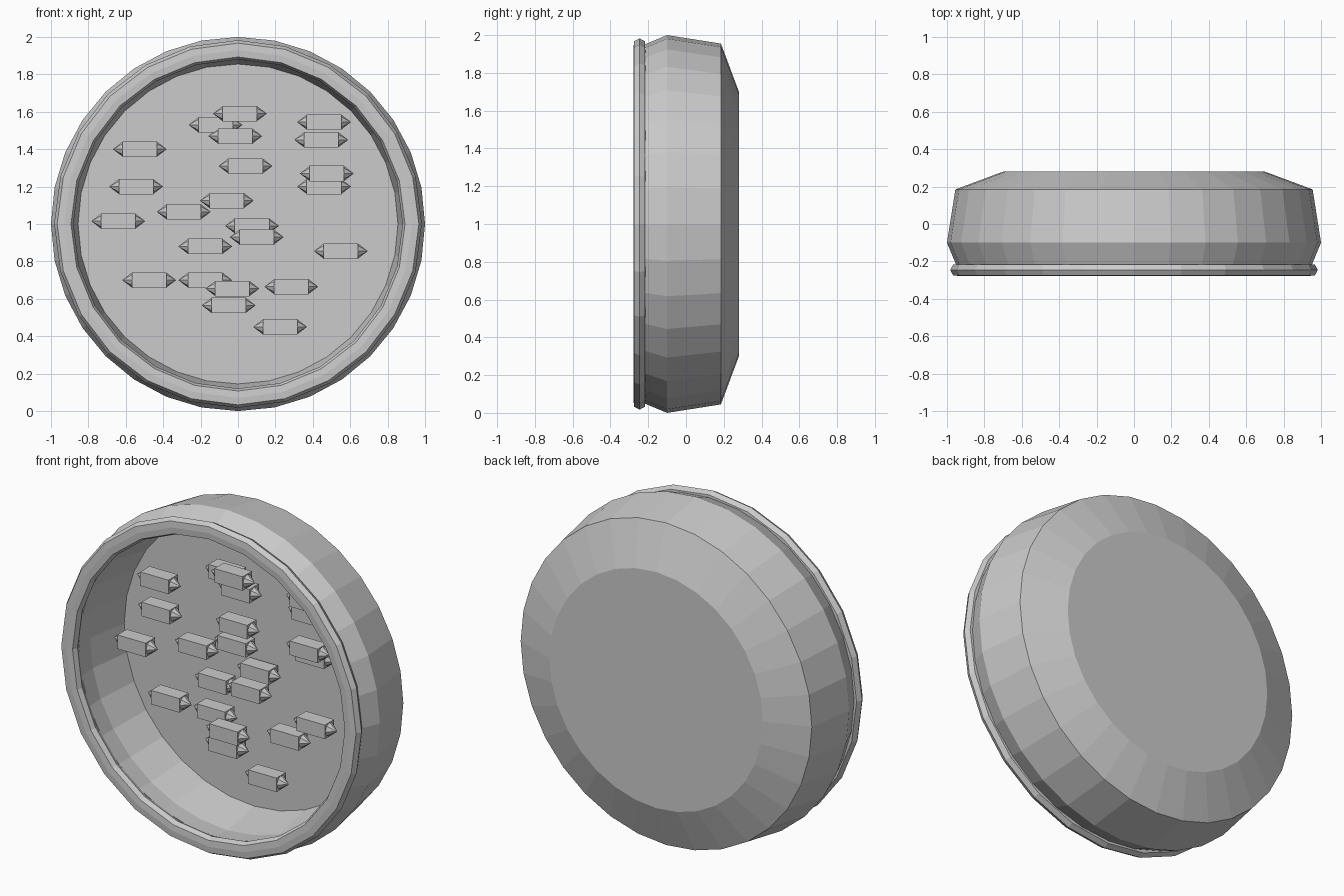
import bpy, math
from mathutils import Matrix, Vector
import bmesh

cube = bpy.data.objects.get("Cube")
if cube:
    bpy.data.objects.remove(cube, do_unlink=True)

grey = bpy.data.materials.new("plain grey")
grey.use_nodes = True
COLOUR = (0.6, 0.6, 0.6, 1)
grey.diffuse_color = COLOUR
grey.node_tree.nodes["Principled BSDF"].inputs["Base Color"].default_value = COLOUR


def finish(bm, name, location=(0, 0, 1)):
    bmesh.ops.recalc_face_normals(bm, faces=bm.faces)
    mesh = bpy.data.meshes.new(name)
    bm.to_mesh(mesh)
    bm.free()
    mesh.materials.append(grey)
    obj = bpy.data.objects.new(name, mesh)
    obj.location = location
    bpy.context.collection.objects.link(obj)
    return obj


def lathe(name, profile, sides, closed):
    """Turn a (radius, y) profile round the y axis; open profiles get flat caps."""
    bm = bmesh.new()
    rings = []
    for r, y in profile:
        angles = [2 * math.pi * i / sides for i in range(sides)]
        rings.append([bm.verts.new((r * math.sin(a), y, r * math.cos(a))) for a in angles])
    pairs = list(zip(rings, rings[1:]))
    if closed:
        pairs.append((rings[-1], rings[0]))
    else:
        bm.faces.new(rings[0])
        bm.faces.new(rings[-1])
    for a, b in pairs:
        for i in range(sides):
            j = (i + 1) % sides
            bm.faces.new((a[i], a[j], b[j], b[i]))
    return finish(bm, name)


# Dish: outside from the back disc to the mouth, then inside to the floor
lathe("dish", [(0.70, 0.28), (0.955, 0.185), (1.0, -0.10), (0.95, -0.22),
               (0.89, -0.22), (0.90, -0.10), (0.855, 0.155)], 32, False)

# Rim: flattened ring around the mouth
lathe("rim", [(0.983, -0.246), (0.967, -0.275), (0.93, -0.278), (0.893, -0.275),
              (0.88, -0.246), (0.893, -0.217), (0.93, -0.214), (0.967, -0.217)], 24, True)


# Capsules: little bars with a pointed cone on each end
def capsule(index, x, z, y):
    bm = bmesh.new()
    bmesh.ops.create_cube(bm, size=1, matrix=Matrix.Diagonal((0.185, 0.088, 0.083, 1)))
    for side in (-1, 1):
        turn = Matrix.Rotation(side * math.pi / 2, 4, "Y")
        move = Matrix.Translation(Vector((side * 0.118, 0, 0)))
        bmesh.ops.create_cone(bm, cap_ends=True, segments=8, radius1=0.04, radius2=0,
                              depth=0.052, matrix=move @ turn)
    finish(bm, f"capsule_{index}", (x, y, z))


SPOTS = [
    (0.01, 1.59, -0.06), (-0.12, 1.53, 0.07), (-0.015, 1.47, 0.04), (0.46, 1.545, 0.0),
    (0.445, 1.45, 0.04), (-0.525, 1.4, 0.01), (0.04, 1.31, -0.06), (0.475, 1.27, -0.02),
    (0.46, 1.2, 0.06), (-0.545, 1.2, 0.05), (-0.06, 1.125, 0.07), (-0.29, 1.065, 0.03),
    (-0.64, 1.015, -0.04), (0.075, 0.99, 0.09), (0.1, 0.93, -0.03), (-0.175, 0.88, 0.05),
    (0.55, 0.855, -0.06), (-0.475, 0.7, 0.04), (-0.175, 0.7, 0.04), (-0.03, 0.655, -0.05),
    (0.285, 0.665, 0.07), (-0.05, 0.565, -0.03), (0.225, 0.45, -0.05),
]
for number, spot in enumerate(SPOTS, 1):
    capsule(number, *spot)
